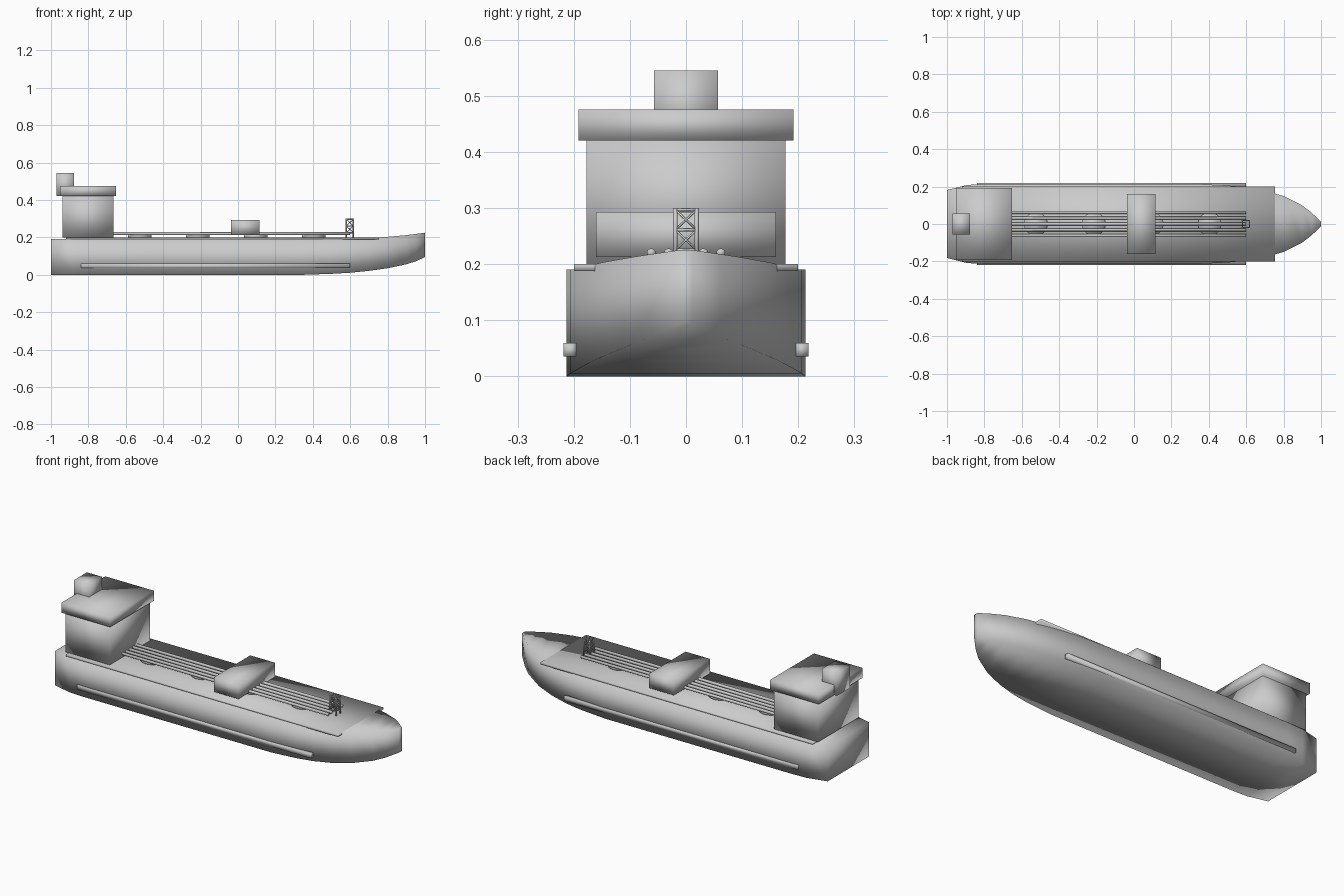
import bpy, bmesh
from mathutils import Vector

if "Cube" in bpy.data.objects:
    bpy.data.objects.remove(bpy.data.objects["Cube"])


def finish(name, bm):
    bmesh.ops.recalc_face_normals(bm, faces=bm.faces[:])
    for f in bm.faces:
        f.smooth = True
    me = bpy.data.meshes.new(name)
    bm.to_mesh(me)
    bm.free()
    ob = bpy.data.objects.new(name, me)
    bpy.context.collection.objects.link(ob)
    return ob


def box(name, x, y, z):
    """Box from (min, max) ranges."""
    bm = bmesh.new()
    bmesh.ops.create_cube(bm, size=1)
    for v in bm.verts:
        v.co = [r[0] + (c + 0.5) * (r[1] - r[0]) for c, r in zip(v.co, (x, y, z))]
    return finish(name, bm)


def add_rod(bm, a, b, radius, sides):
    a, b = Vector(a), Vector(b)
    new = bmesh.ops.create_cone(bm, cap_ends=True, segments=sides, radius1=radius,
                                radius2=radius, depth=(b - a).length)["verts"]
    rot = (b - a).to_track_quat('Z', 'Y')
    for v in new:
        v.co = rot @ v.co + (a + b) / 2


def rod(name, a, b, radius, sides=16):
    bm = bmesh.new()
    add_rod(bm, a, b, radius, sides)
    return finish(name, bm)


# Hull: rectangular sections lofted along x (x, half width, bottom, top)
stations = [(-1, .182, 0, .19), (-.89, .209, 0, .19), (-.8, .213, 0, .19),
            (.35, .213, 0, .19), (.5, .206, .005, .19), (.6, .196, .011, .19),
            (.7, .178, .021, .196), (.8, .149, .035, .203), (.9, .099, .056, .212),
            (.95, .06, .072, .218), (1, .012, .095, .225)]
bm = bmesh.new()
rings = [[bm.verts.new(p) for p in ((x, -w, lo), (x, w, lo), (x, w, hi), (x, -w, hi))]
         for x, w, lo, hi in stations]
for r, s in zip(rings, rings[1:]):
    for i in range(4):
        j = (i + 1) % 4
        bm.faces.new((r[i], r[j], s[j], s[i]))
bm.faces.new(rings[0])
bm.faces.new(rings[-1])
finish("hull", bm)

# Deck plate and side rub rails
box("deck_plate", (-.92, .755), (-.2, .2), (.188, .2))
for side, y in (("left", .206), ("right", -.206)):
    box("rub_rail_" + side, (-.84, .6), (y - .012, y + .012), (.035, .059))

# Aft superstructure
box("deckhouse", (-.937, -.666), (-.177, .177), (.2, .42))
box("bridge", (-.952, -.653), (-.192, .192), (.42, .476))
box("funnel", (-.97, -.876), (-.057, .057), (.42, .545))

# Midship manifold house
box("manifold_house", (-.037, .115), (-.16, .16), (.213, .293))

# Deck pipes and tank hatches
for i in range(5):
    y = (i - 2) * .031
    rod(f"deck_pipe_{i + 1}", (-.7, y, .22), (.6, y, .22), .008, 12)
for i in range(4):
    x = -.525 + i * .31
    rod(f"tank_hatch_{i + 1}", (x, 0, .198), (x, 0, .214), .063, 24)

# Lattice foremast: four legs, rungs and crossed braces on each side
bm = bmesh.new()
cx, h, levels = .598, .019, (.2, .225, .261, .297)
corners = [(cx - h, -h), (cx + h, -h), (cx + h, h), (cx - h, h)]
for a, b in zip(corners, corners[1:] + corners[:1]):
    add_rod(bm, (*a, .2), (*a, .3), .004, 8)
    for z in levels[1:]:
        add_rod(bm, (*a, z), (*b, z), .003, 6)
    for lo, hi in zip(levels[1:], levels[2:]):
        add_rod(bm, (*a, lo), (*b, hi), .002, 6)
        add_rod(bm, (*b, lo), (*a, hi), .002, 6)
finish("foremast", bm)
